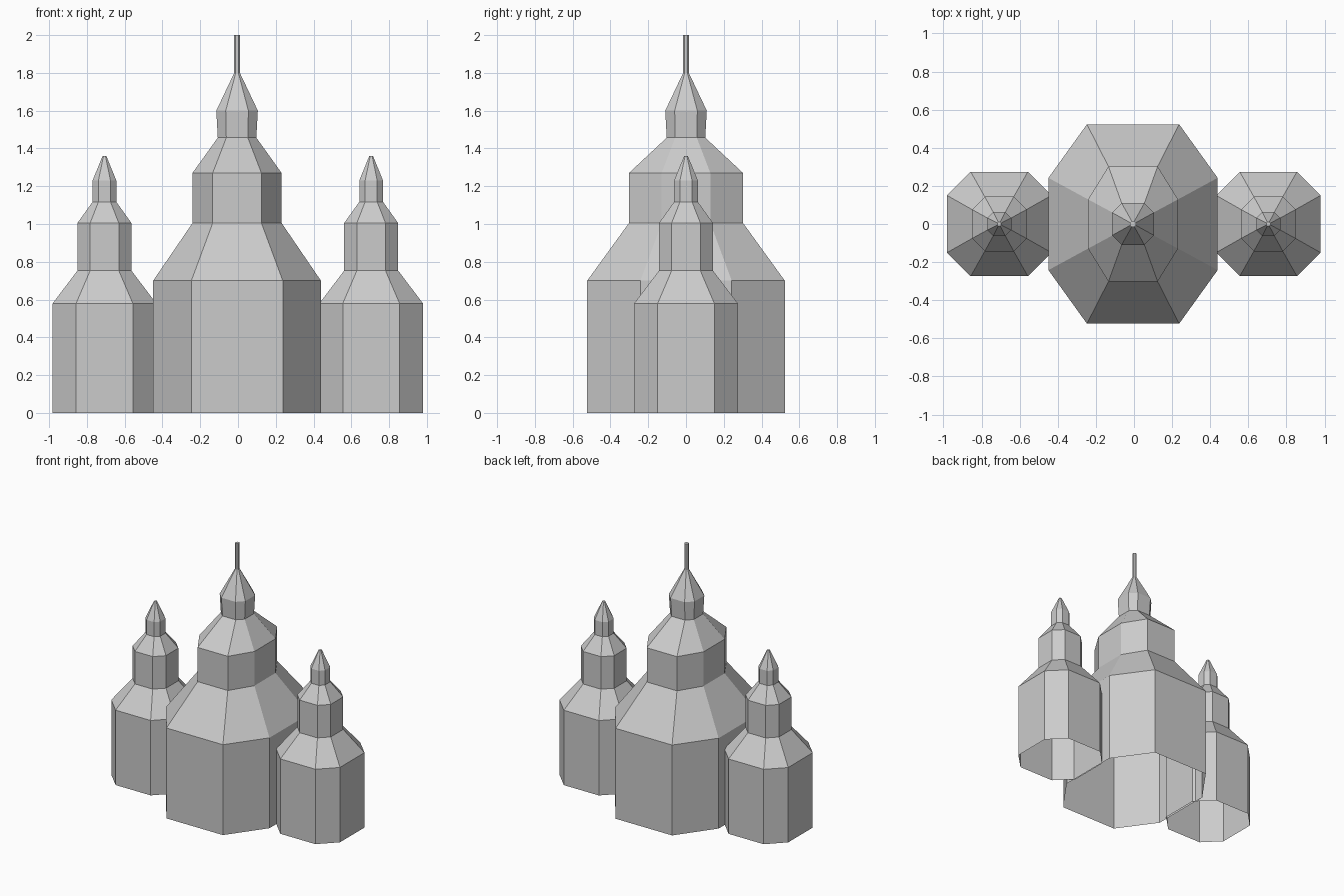
import bpy

if "Cube" in bpy.data.objects:
    bpy.data.objects.remove(bpy.data.objects["Cube"])


def tower(name, cx, rings):
    """Eight-sided tower, open below; ring = (z, half x, half y, flat half x, flat half y)."""
    verts, faces = [], []
    for z, hx, hy, fx, fy in rings:
        for x, y in ((hx, -fy), (hx, fy), (fx, hy), (-fx, hy),
                     (-hx, fy), (-hx, -fy), (-fx, -hy), (fx, -hy)):
            verts.append((cx + x, y, z))
    for r in range(len(rings) - 1):
        a, b = r * 8, r * 8 + 8
        for i in range(8):
            j = (i + 1) % 8
            faces.append((a + i, a + j, b + j, b + i))
    # small cap at the tip
    faces.append(tuple(range(len(verts) - 8, len(verts))))
    mesh = bpy.data.meshes.new(name)
    mesh.from_pydata(verts, [], faces)
    mesh.update()
    obj = bpy.data.objects.new(name, mesh)
    bpy.context.collection.objects.link(obj)
    return obj


# Large central tower: body, roof, drum, upper roof, lantern, spire
tower("central_tower", -0.005, [
    (0.00, 0.444, 0.523, 0.242, 0.242),
    (0.70, 0.444, 0.523, 0.242, 0.242),
    (1.005, 0.236, 0.302, 0.129, 0.129),
    (1.27, 0.236, 0.302, 0.129, 0.129),
    (1.457, 0.102, 0.102, 0.057, 0.057),
    (1.60, 0.110, 0.110, 0.060, 0.060),
    (1.80, 0.015, 0.015, 0.007, 0.007),
    (2.00, 0.015, 0.015, 0.007, 0.007),
])

# Matching smaller towers on both sides
side_profile = [(0.00, 0.274, 0.150), (0.58, 0.274, 0.150),
                (0.753, 0.143, 0.076), (1.005, 0.143, 0.076),
                (1.117, 0.063, 0.032), (1.23, 0.063, 0.032),
                (1.36, 0.010, 0.005)]
for name, cx in (("left_tower", -0.707), ("right_tower", 0.705)):
    tower(name, cx, [(z, h, h, f, f) for z, h, f in side_profile])
